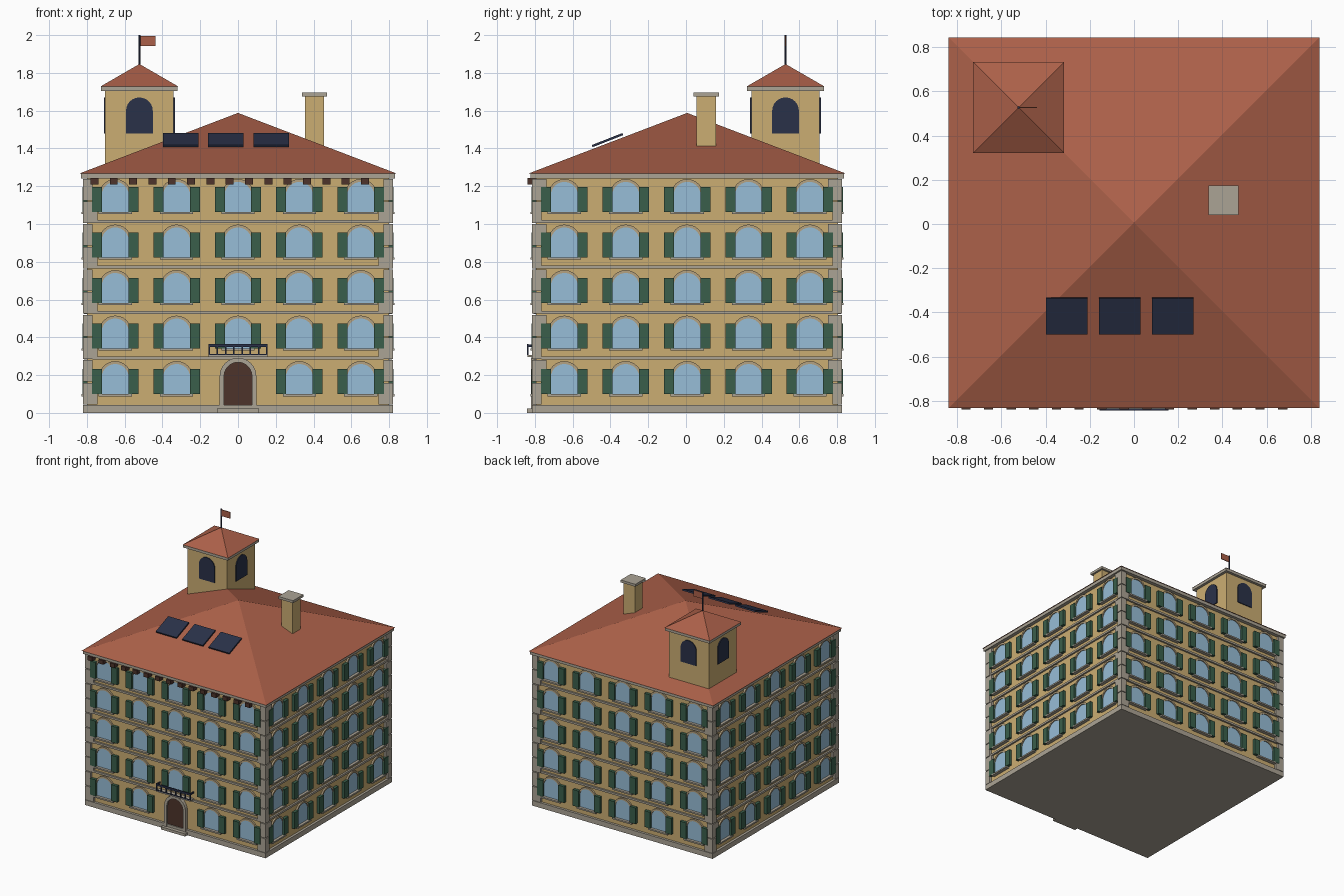
import bpy, bmesh, math
from mathutils import Matrix, Vector

if "Cube" in bpy.data.objects:
    bpy.data.objects.remove(bpy.data.objects["Cube"])

CY = 0.006                      # building centre in y
FLOORS = [0.10 + 0.241 * i for i in range(5)]
COLUMNS = [-0.65 + 0.325 * i for i in range(5)]


def material(name, r, g, b):
    m = bpy.data.materials.new(name)
    m.diffuse_color = (r, g, b, 1)
    m.use_nodes = True
    m.node_tree.nodes["Principled BSDF"].inputs["Base Color"].default_value = m.diffuse_color
    return m


OCHRE = material("ochre plaster", 0.60, 0.42, 0.17)
STONE = material("grey stone", 0.41, 0.37, 0.30)
TRIM = material("warm trim", 0.46, 0.36, 0.22)
TILE = material("terracotta", 0.41, 0.118, 0.067)
GREEN = material("shutter green", 0.042, 0.114, 0.07)
GLASS = material("window glass", 0.31, 0.51, 0.68)
NAVY = material("dark navy", 0.023, 0.031, 0.066)
BROWN = material("dark wood", 0.075, 0.033, 0.024)


def side(k, x=0.0, y=CY):
    """Frame of facade k: local x along the wall, -y outwards, z up."""
    return Matrix.Translation((x, y, 0)) @ Matrix.Rotation(k * math.pi / 2, 4, 'Z')


SIDES = [side(k) for k in range(4)]


def arch(w, z0, z1, n=12):
    """Round-headed outline, half width w, from z0 to z1."""
    pts = [(w, z0)]
    for i in range(n + 1):
        a = math.pi * i / n
        pts.append((w * math.cos(a), z1 - w + w * math.sin(a)))
    return pts + [(-w, z0)]


class Part:
    def __init__(self, name, mat):
        self.name, self.mat, self.bm = name, mat, bmesh.new()

    def box(self, x0, x1, y0, y1, z0, z1, m=Matrix()):
        t = Matrix.Translation(((x0 + x1) / 2, (y0 + y1) / 2, (z0 + z1) / 2))
        s = Matrix.Diagonal((x1 - x0, y1 - y0, z1 - z0, 1))
        bmesh.ops.create_cube(self.bm, size=1, matrix=m @ t @ s)

    def prism(self, pts, u, d0, d1, m):
        """Outline standing on a facade, between depths d0 and d1."""
        rows = [[self.bm.verts.new(m @ Vector((u + x, -d, z))) for x, z in pts] for d in (d0, d1)]
        for r in rows:
            self.bm.faces.new(r)
        self.loft(*rows)

    def loft(self, a, b):
        for i in range(len(a)):
            j = (i + 1) % len(a)
            self.bm.faces.new((a[i], a[j], b[j], b[i]))

    def ring(self, outer, inner, u, d0, d1, m):
        """Open-footed band between two matching outlines."""
        sections = []
        for (xo, zo), (xi, zi) in zip(outer, inner):
            sections.append([self.bm.verts.new(m @ Vector((u + x, -d, z)))
                             for x, z, d in ((xo, zo, d0), (xo, zo, d1), (xi, zi, d1), (xi, zi, d0))])
        for a, b in zip(sections, sections[1:]):
            self.loft(a, b)
        self.bm.faces.new(sections[0])
        self.bm.faces.new(sections[-1])

    def pyramid(self, x, y, half, z0, z1):
        base = [self.bm.verts.new((x + sx * half, y + sy * half, z0))
                for sx, sy in ((-1, -1), (1, -1), (1, 1), (-1, 1))]
        top = self.bm.verts.new((x, y, z1))
        self.bm.faces.new(base)
        for i in range(4):
            self.bm.faces.new((base[i], base[(i + 1) % 4], top))

    def done(self):
        bmesh.ops.recalc_face_normals(self.bm, faces=self.bm.faces)
        me = bpy.data.meshes.new(self.name)
        self.bm.to_mesh(me)
        self.bm.free()
        me.materials.append(self.mat)
        bpy.context.collection.objects.link(bpy.data.objects.new(self.name, me))


def single_box(name, mat, *dims):
    p = Part(name, mat)
    p.box(*dims)
    p.done()


# Main block: plinth, walls, cornice, hipped roof
single_box("plinth", STONE, -0.82, 0.82, CY - 0.82, CY + 0.82, 0, 0.042)
single_box("walls", OCHRE, -0.80, 0.80, CY - 0.80, CY + 0.80, 0.03, 1.25)
single_box("cornice", STONE, -0.83, 0.83, CY - 0.83, CY + 0.83, 1.242, 1.268)
roof = Part("roof", TILE)
roof.pyramid(0, CY, 0.838, 1.268, 1.588)
roof.done()

# Corner quoins, alternating long and short on neighbouring faces
quoins = Part("quoins", STONE)
n, step = 10, 0.12
for k, m in enumerate(SIDES):
    for i in range(n):
        a, b = (0.075, 0.05) if (i + k) % 2 == 0 else (0.05, 0.075)
        z = 0.042 + i * step
        quoins.box(0.82 - a, 0.82, -0.82, -0.82 + b, z + 0.003, z + step - 0.003, m)
quoins.done()

# String courses between floors
strings = Part("string_courses", STONE)
for m in SIDES:
    for z in FLOORS[1:]:
        strings.box(-0.77, 0.77, -0.814, -0.79, z - 0.058, z - 0.042, m)
strings.done()

# Windows with surrounds, sills and shutters
panes = Part("window_panes", GLASS)
frames = Part("window_surrounds", TRIM)
sills = Part("window_sills", STONE)
shutters = Part("shutters", GREEN)
for k, m in enumerate(SIDES):
    for f, z in enumerate(FLOORS):
        for u in COLUMNS:
            if k == 0 and f == 0 and abs(u) < 0.01:
                continue        # doorway bay
            panes.prism(arch(0.074, z, z + 0.161), u, 0.79, 0.806, m)
            frames.ring(arch(0.086, z, z + 0.174), arch(0.072, z, z + 0.159), u, 0.79, 0.813, m)
            sills.box(u - 0.088, u + 0.088, -0.828, -0.79, z - 0.012, z, m)
            for s in (-1, 1):
                c = u + s * 0.0965
                shutters.box(c - 0.0265, c + 0.0265, -0.824, -0.79, z, z + 0.133, m)
for p in (panes, frames, sills, shutters):
    p.done()

# Entrance: step, surround and door
front = SIDES[0]
single_box("door_step", STONE, -0.11, 0.11, -0.843, -0.78, 0, 0.022)
surround = Part("door_surround", STONE)
surround.ring(arch(0.097, 0.02, 0.292), arch(0.074, 0.02, 0.268), 0, 0.79, 0.826, front)
surround.done()
door = Part("door", BROWN)
door.prism(arch(0.076, 0.042, 0.27), 0, 0.79, 0.812, front)
door.done()

# Balcony over the door
single_box("balcony_slab", STONE, -0.155, 0.155, -0.838, -0.79, 0.296, 0.306)
rail = Part("balcony_railing", NAVY)
rail.box(-0.157, 0.157, -0.843, -0.834, 0.348, 0.364)
rail.box(-0.157, 0.157, -0.842, -0.835, 0.306, 0.313)
for i in range(8):
    x = -0.152 + i * 0.304 / 7
    rail.box(x - 0.004, x + 0.004, -0.842, -0.835, 0.306, 0.355)
for s in (-1, 1):
    rail.box(s * 0.152 - 0.004, s * 0.152 + 0.004, -0.84, -0.79, 0.35, 0.362)
rail.done()

# Wooden brackets under the front eave
brackets = Part("eave_brackets", BROWN)
for i in range(15):
    x = -0.76 + i * 0.1023
    brackets.box(x - 0.021, x + 0.021, -0.84, -0.79, 1.21, 1.243)
brackets.done()

# Roof tower with four arched openings
TX, TY = -0.522, 0.527
single_box("tower", OCHRE, TX - 0.181, TX + 0.181, TY - 0.181, TY + 0.181, 1.28, 1.71)
single_box("tower_cornice", STONE, TX - 0.203, TX + 0.203, TY - 0.203, TY + 0.203, 1.705, 1.728)
cap = Part("tower_roof", TILE)
cap.pyramid(TX, TY, 0.206, 1.728, 1.847)
cap.done()
openings = Part("tower_openings", NAVY)
for k in range(4):
    openings.prism(arch(0.071, 1.48, 1.67), 0, 0.17, 0.188, side(k, TX, TY))
openings.done()

# Flagpole and flag
pole = Part("flagpole", NAVY)
bmesh.ops.create_cone(pole.bm, cap_ends=True, segments=8, radius1=0.006, radius2=0.006,
                      depth=0.18, matrix=Matrix.Translation((TX, TY, 1.91)))
pole.done()
single_box("flag", TILE, TX + 0.005, TX + 0.084, TY - 0.003, TY + 0.003, 1.942, 1.994)

# Chimney
single_box("chimney", OCHRE, 0.354, 0.456, 0.056, 0.158, 1.36, 1.68)
single_box("chimney_cap", STONE, 0.338, 0.472, 0.04, 0.174, 1.676, 1.696)

# Solar panels along the front slope
panels = Part("solar_panels", NAVY)
for x in (-0.304, -0.064, 0.175):
    m = Matrix.Translation((x, -0.416, 1.444)) @ Matrix.Rotation(math.radians(21.5), 4, 'X')
    panels.box(-0.094, 0.094, -0.087, 0.087, -0.006, 0.006, m)
panels.done()
